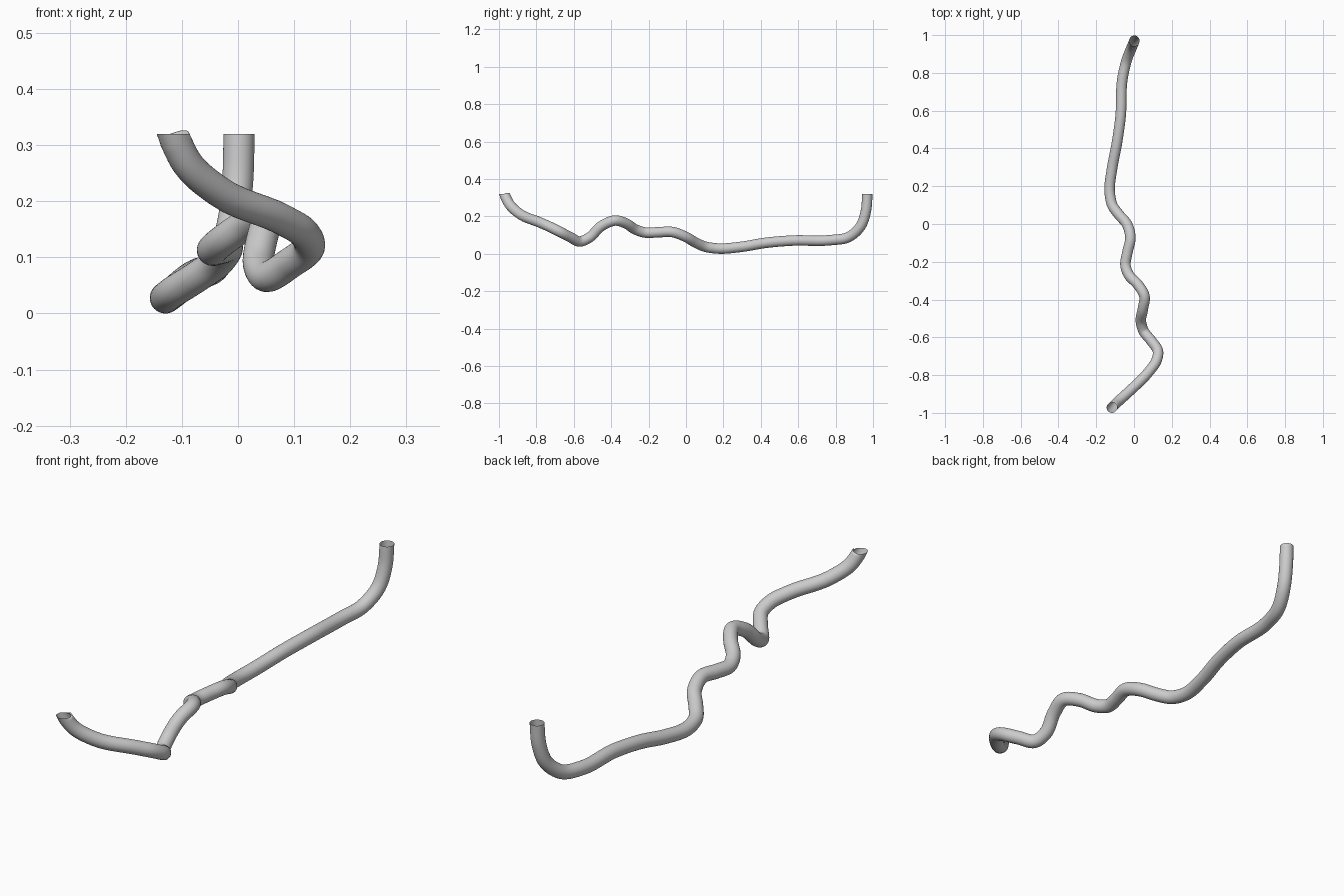
import bpy, bmesh, math
from mathutils import Vector

if "Cube" in bpy.data.objects:
    bpy.data.objects.remove(bpy.data.objects["Cube"])

R, SIDES, STEPS = 0.0278, 32, 6

# Centre line of the bent tube, front end to back end
PATH = [Vector(p) for p in [
    (-.117, -.972, .32), (-.09, -.945, .267), (-.035, -.895, .218), (.08, -.78, .167),
    (.118, -.725, .143), (.127, -.675, .118), (.093, -.62, .09), (.05, -.565, .066), (.037, -.52, .085),
    (.047, -.45, .15), (.055, -.38, .178), (.02, -.32, .162), (-.027, -.27, .13),
    (-.045, -.22, .114), (-.035, -.15, .115), (-.019, -.075, .117), (-.038, 0, .09),
    (-.08, .05, .061), (-.115, .1, .039), (-.128, .16, .029), (-.115, .3, .038),
    (-.092, .42, .058), (-.071, .57, .071), (-.061, .77, .073), (-.038, .87, .09),
    (-.012, .935, .15), (-.001, .962, .23), (.002, .97, .32)]]


def spline(p):
    """Smooth curve through the points, spaced by distance."""
    p = [2 * p[0] - p[1]] + p + [2 * p[-1] - p[-2]]
    out = []
    for i in range(1, len(p) - 2):
        a, b, c, d = p[i - 1:i + 3]
        t1, t2, t3 = (b - a).length, (c - b).length, (d - c).length
        m1 = t2 * ((b - a) / t1 - (c - a) / (t1 + t2) + (c - b) / t2)
        m2 = t2 * ((c - b) / t2 - (d - b) / (t2 + t3) + (d - c) / t3)
        for k in range(STEPS):
            t = k / STEPS
            out.append((2*t**3 - 3*t*t + 1) * b + (t**3 - 2*t*t + t) * m1
                       + (3*t*t - 2*t**3) * c + (t**3 - t*t) * m2)
    return out + [p[-2]]


# Open tube: rings swept along the centre line, both end rings level
pts = spline(PATH)
n = len(pts)
bm = bmesh.new()
rings = []
side = Vector((1, 0, 0))
for i, p in enumerate(pts):
    t = (pts[min(i + 1, n - 1)] - pts[max(i - 1, 0)]).normalized()
    if i == 0:
        t = Vector((0, 0, -1))
    elif i == n - 1:
        t = Vector((0, 0, 1))
    side = (side - t * side.dot(t)).normalized()
    up = t.cross(side)
    rings.append([bm.verts.new(p + R * (math.cos(a) * side + math.sin(a) * up))
                  for a in (2 * math.pi * k / SIDES for k in range(SIDES))])
for r, s in zip(rings, rings[1:]):
    for k in range(SIDES):
        j = (k + 1) % SIDES
        bm.faces.new((r[k], r[j], s[j], s[k])).smooth = True
bmesh.ops.recalc_face_normals(bm, faces=bm.faces)
mesh = bpy.data.meshes.new("bent_tube")
bm.to_mesh(mesh)
bm.free()
bpy.context.collection.objects.link(bpy.data.objects.new("bent_tube", mesh))
